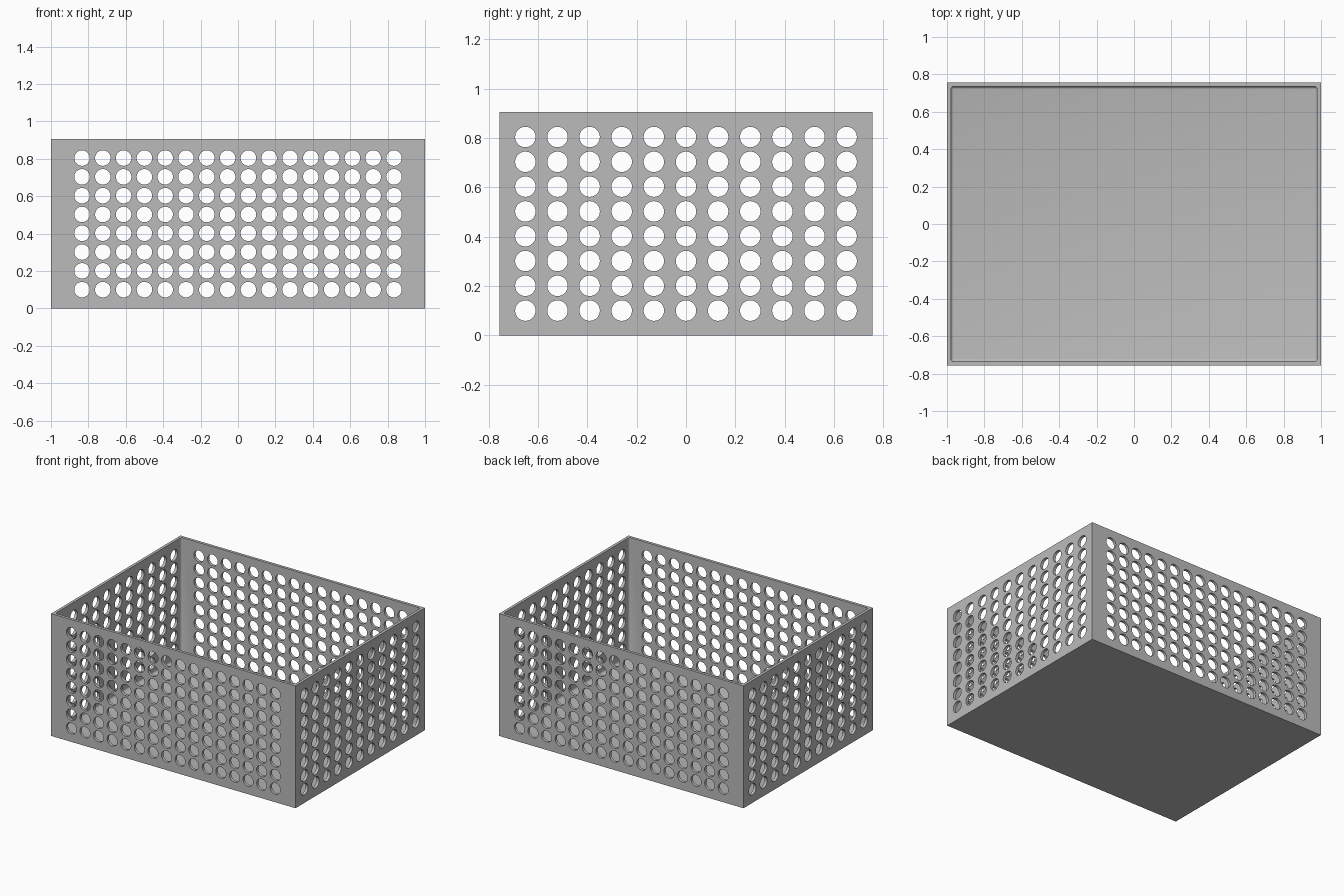
import bpy
import bmesh
from math import pi
from mathutils import Matrix, Vector

old = bpy.data.objects.get("Cube")
if old:
    bpy.data.objects.remove(old, do_unlink=True)

LENGTH, DEPTH, HEIGHT = 2.0, 1.512, 0.905
WALL, FILLET = 0.021, 0.015
HOLE_RADIUS, ROWS, ROW_PITCH = 0.0415, 8, 0.1005

grey = bpy.data.materials.new("plain grey")
grey.use_nodes = True
grey.diffuse_color = (0.5, 0.5, 0.5, 1)
grey.node_tree.nodes["Principled BSDF"].inputs["Base Color"].default_value = (0.5, 0.5, 0.5, 1)


def make_object(name, bm):
    bmesh.ops.recalc_face_normals(bm, faces=bm.faces)
    mesh = bpy.data.meshes.new(name)
    bm.to_mesh(mesh)
    bm.free()
    mesh.materials.append(grey)
    obj = bpy.data.objects.new(name, mesh)
    bpy.context.collection.objects.link(obj)
    return obj


def box(size, bottom):
    bm = bmesh.new()
    centre = Vector((0, 0, bottom + size[2] / 2))
    bmesh.ops.create_cube(bm, size=1, matrix=Matrix.Translation(centre) @ Matrix.Diagonal((*size, 1)))
    return bm


def hole_pins(name, columns, pitch, length, turn):
    """Grid of rods that pierce two opposite walls."""
    bm = bmesh.new()
    for col in range(columns):
        for row in range(ROWS):
            across = (col - (columns - 1) / 2) * pitch
            place = turn @ Matrix.Translation((across, 0, (row + 1) * ROW_PITCH))
            bmesh.ops.create_cone(bm, cap_ends=True, segments=32, radius1=HOLE_RADIUS,
                                  radius2=HOLE_RADIUS, depth=length,
                                  matrix=place @ Matrix.Rotation(pi / 2, 4, "X"))
    return make_object(name, bm)


# Outer block
basket = make_object("basket", box((LENGTH, DEPTH, HEIGHT), 0))

# Cavity with rounded corners and a rounded floor edge
bm = box((LENGTH - 2 * WALL, DEPTH - 2 * WALL, HEIGHT), WALL)
rounded = [e for e in bm.edges if min(v.co.z for v in e.verts) < HEIGHT / 2]
bmesh.ops.bevel(bm, geom=rounded, offset=FILLET, segments=4, profile=0.5, affect="EDGES")
cavity = make_object("cavity_cutter", bm)

# Hole grids through front and back, then through both sides
long_pins = hole_pins("long_wall_cutter", 16, 0.1112, DEPTH + 0.2, Matrix.Identity(4))
side_pins = hole_pins("side_wall_cutter", 11, 0.1302, LENGTH + 0.2, Matrix.Rotation(pi / 2, 4, "Z"))

bpy.ops.object.select_all(action="DESELECT")
basket.select_set(True)
bpy.context.view_layer.objects.active = basket
for cutter in (cavity, long_pins, side_pins):
    cutter.hide_render = True
    cut = basket.modifiers.new(cutter.name, "BOOLEAN")
    cut.operation = "DIFFERENCE"
    cut.solver = "EXACT"
    cut.object = cutter
    bpy.ops.object.modifier_apply(modifier=cut.name)
    bpy.data.objects.remove(cutter, do_unlink=True)

bpy.ops.object.shade_smooth_by_angle(angle=pi / 6)
